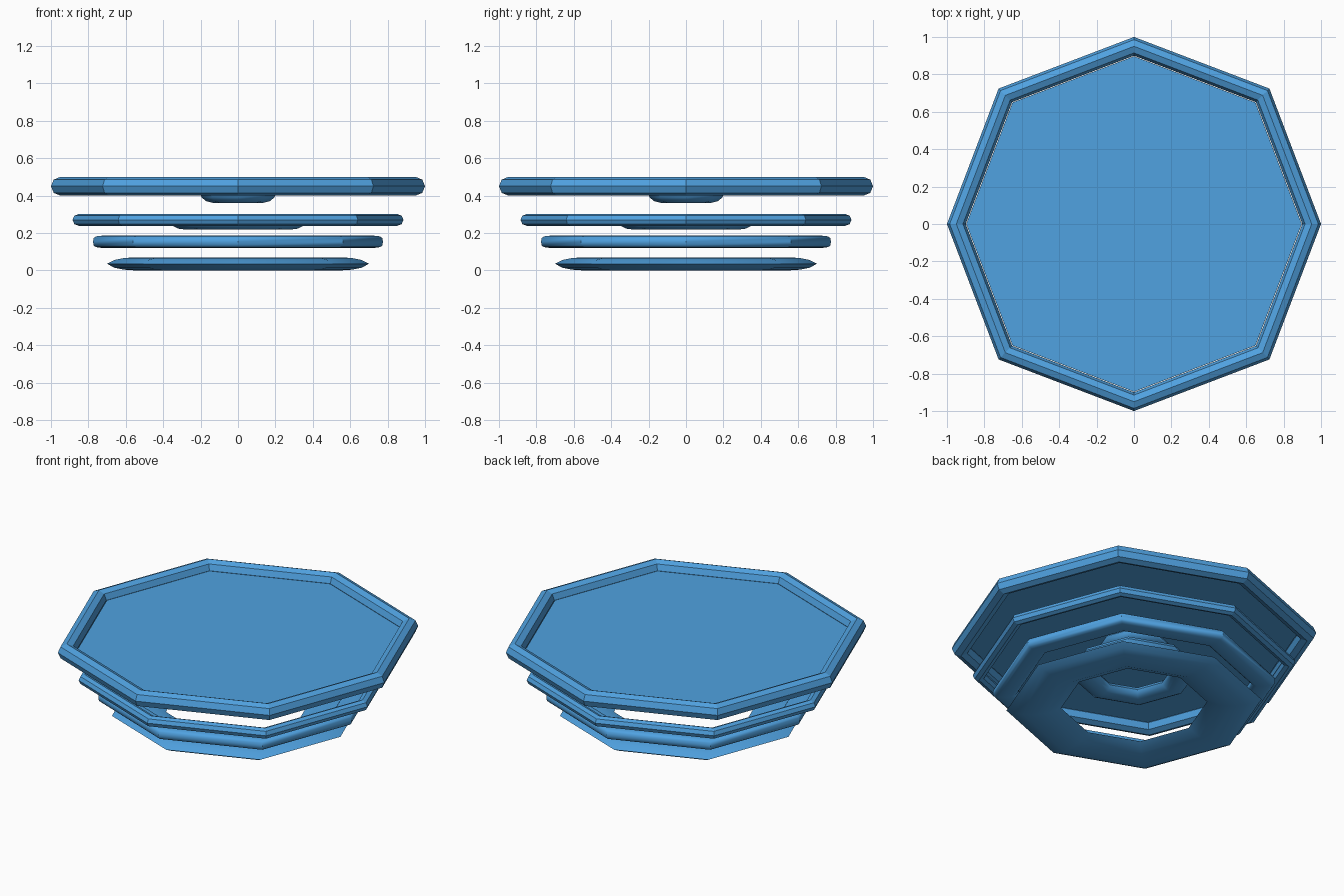
import bpy, math

if "Cube" in bpy.data.objects:
    bpy.data.objects.remove(bpy.data.objects["Cube"])


def corner(i, r):
    # Octagon corner: the diagonal corners sit slightly further out
    a = i * math.pi / 4
    k = r * (1.024 if i % 2 else 1.0)
    return k * math.cos(a), k * math.sin(a)


def finish(name, verts, faces, smooth=None):
    mesh = bpy.data.meshes.new(name)
    mesh.from_pydata(verts, [], faces)
    obj = bpy.data.objects.new(name, mesh)
    bpy.context.collection.objects.link(obj)
    mat = bpy.data.materials.get("blue") or bpy.data.materials.new("blue")
    mat.diffuse_color = (0.08, 0.36, 0.75, 1)
    mat.use_nodes = True
    mat.node_tree.nodes["Principled BSDF"].inputs["Base Color"].default_value = mat.diffuse_color
    mesh.materials.append(mat)
    if smooth:
        bpy.ops.object.select_all(action='DESELECT')
        obj.select_set(True)
        bpy.context.view_layer.objects.active = obj
        bpy.ops.object.shade_smooth_by_angle(angle=math.radians(smooth))
    return obj


def ring(name, profile, smooth=None):
    # Sweep a closed (radius, height) profile around the octagon
    n = len(profile)
    verts = [(*corner(i, r), z) for i in range(8) for r, z in profile]
    faces = [(i * n + j, (i + 1) % 8 * n + j,
              (i + 1) % 8 * n + (j + 1) % n, i * n + (j + 1) % n)
             for i in range(8) for j in range(n)]
    return finish(name, verts, faces, smooth)


def oval(R, z, a, b, n=8, power=1.0):
    # Oval cross-section; power below 1 makes it boxier
    def p(v):
        return math.copysign(abs(v) ** power, v)
    return [(R + a * p(math.cos(t)), z + b * p(math.sin(t)))
            for t in (2 * math.pi * k / n for k in range(n))]


def disc(name, levels):
    # Capped solid from stacked octagons, bottom to top
    verts = [(*corner(i, r), z) for r, z in levels for i in range(8)]
    faces = [(l * 8 + i, l * 8 + (i + 1) % 8, l * 8 + 8 + (i + 1) % 8, l * 8 + 8 + i)
             for l in range(len(levels) - 1) for i in range(8)]
    faces.append(tuple(reversed(range(8))))
    faces.append(tuple(range(len(verts) - 8, len(verts))))
    return finish(name, verts, faces, 40)


# Faceted upper rings
ring("top_rim", oval(0.95, 0.45, 0.05, 0.05))
ring("second_rim", oval(0.85, 0.27, 0.035, 0.032))

# Smooth lower rings
ring("third_rim", oval(0.71, 0.153, 0.065, 0.033, 16, 0.6), 40)
ring("base_ring", [(0.70, 0.035), (0.66, 0.056), (0.61, 0.066), (0.55, 0.07),
                   (0.47, 0.063), (0.40, 0.035), (0.47, 0.007), (0.55, 0.0),
                   (0.61, 0.004), (0.66, 0.014)], 40)

# Thin panel inside the top rim
finish("top_panel", [(*corner(i, 0.897), 0.45) for i in range(8)], [tuple(range(8))])

# Small centre parts under the panel
ring("inner_ring", oval(0.28, 0.255, 0.075, 0.037, 12), 40)
disc("centre_boss", [(0.13, 0.36), (0.17, 0.37), (0.195, 0.39), (0.2, 0.405),
                     (0.19, 0.425), (0.15, 0.44)])
